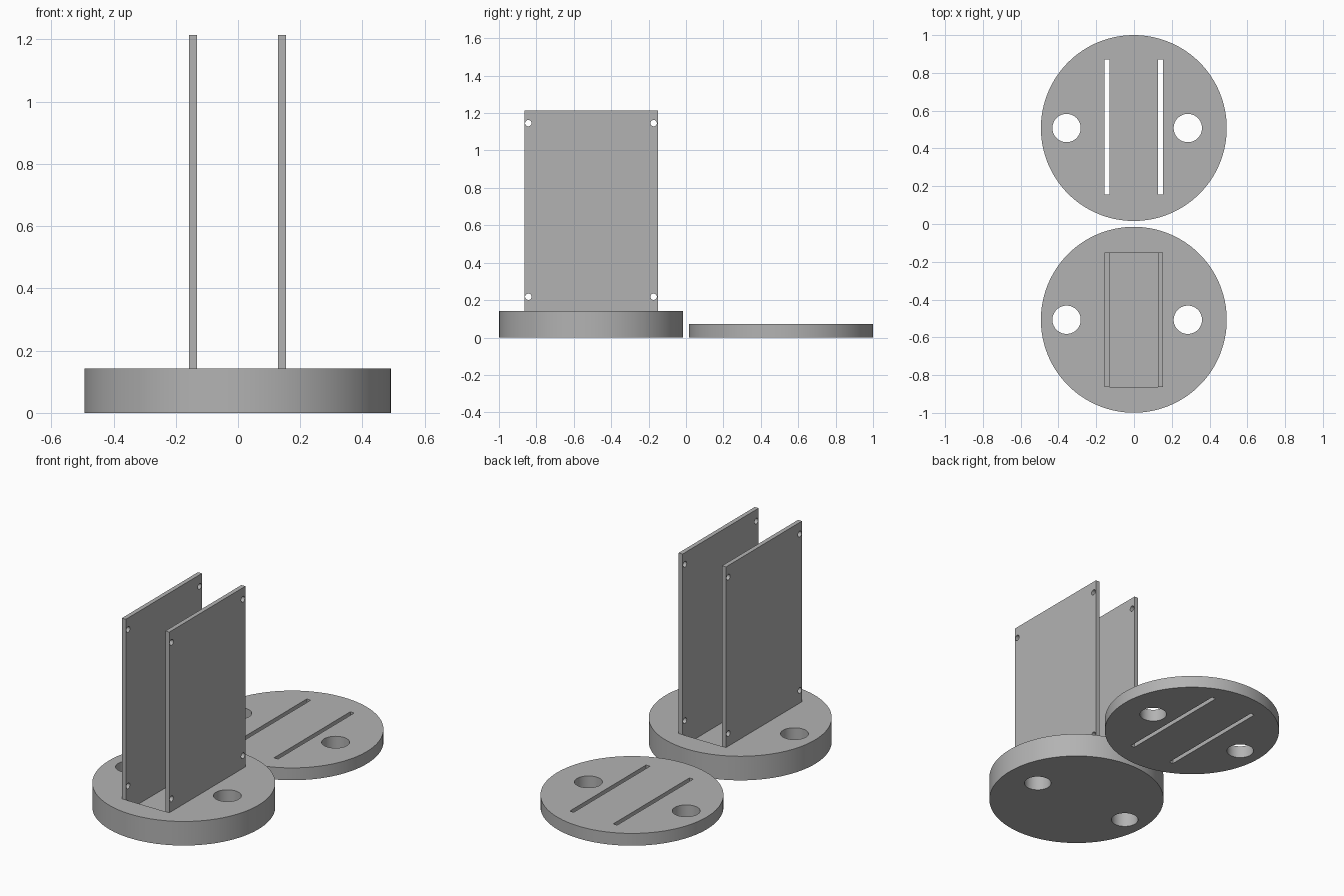
import bpy
from math import pi

cube = bpy.data.objects.get("Cube")
if cube:
    bpy.data.objects.remove(cube, do_unlink=True)

grey = bpy.data.materials.new("plain grey")
grey.use_nodes = True
colour = (0.45, 0.45, 0.45, 1)
grey.diffuse_color = colour
grey.node_tree.nodes["Principled BSDF"].inputs["Base Color"].default_value = colour


def box(name, x, y, z):
    """Box from (min, max) ranges."""
    bpy.ops.mesh.primitive_cube_add(size=1, location=[sum(r) / 2 for r in (x, y, z)])
    obj = bpy.context.object
    obj.name = name
    obj.scale = [r[1] - r[0] for r in (x, y, z)]
    bpy.ops.object.transform_apply(location=True, rotation=True, scale=True)
    return obj


def cylinder(name, centre, radius, depth, sides, rotation=(0, 0, 0)):
    bpy.ops.mesh.primitive_cylinder_add(vertices=sides, radius=radius, depth=depth,
                                        location=centre, rotation=rotation)
    obj = bpy.context.object
    obj.name = name
    bpy.ops.object.transform_apply(location=True, rotation=True, scale=True)
    return obj


def cut(target, cutters):
    """Subtract each cutter, then remove it."""
    bpy.context.view_layer.objects.active = target
    for cutter in cutters:
        mod = target.modifiers.new("cut", "BOOLEAN")
        mod.operation = "DIFFERENCE"
        mod.solver = "EXACT"
        mod.object = cutter
        bpy.ops.object.modifier_apply(modifier=mod.name)
        bpy.data.objects.remove(cutter, do_unlink=True)


def finish(obj):
    obj.data.materials.clear()
    obj.data.materials.append(grey)
    bpy.ops.object.select_all(action="DESELECT")
    obj.select_set(True)
    bpy.context.view_layer.objects.active = obj
    bpy.ops.object.shade_smooth_by_angle()


def disc(name, y, height):
    """Round disc with two finger holes."""
    obj = cylinder(name, (-0.001, y, height / 2), 0.492, height, 128)
    cut(obj, [cylinder("hole_cutter", (x, y, height / 2), 0.075, 1, 64)
              for x in (-0.357, 0.285)])
    return obj


base_height, lid_height, floor = 0.143, 0.073, 0.073
plate_y = (-0.864, -0.151)
plates = {"right_plate": (-0.157, -0.131), "left_plate": (0.128, 0.154)}

# Base disc with a rectangular pocket that holds the plates
base = disc("base_disc", -0.507, base_height)
cut(base, [box("pocket_cutter", (-0.157, 0.154), plate_y, (floor, 1))])
finish(base)

# Lid disc with two slots
lid = disc("lid_disc", 0.508, lid_height)
cut(lid, [box("slot_cutter", x, (0.155, 0.87), (-1, 1)) for x in plates.values()])
finish(lid)

# Upright plates with a small hole in each corner
for name, x in plates.items():
    plate = box(name, x, plate_y, (floor, 1.215))
    cut(plate, [cylinder("corner_cutter", (sum(x) / 2, y, z), 0.017, 0.2, 32, (0, pi / 2, 0))
                for y in (-0.843, -0.173) for z in (0.218, 1.146)])
    finish(plate)
